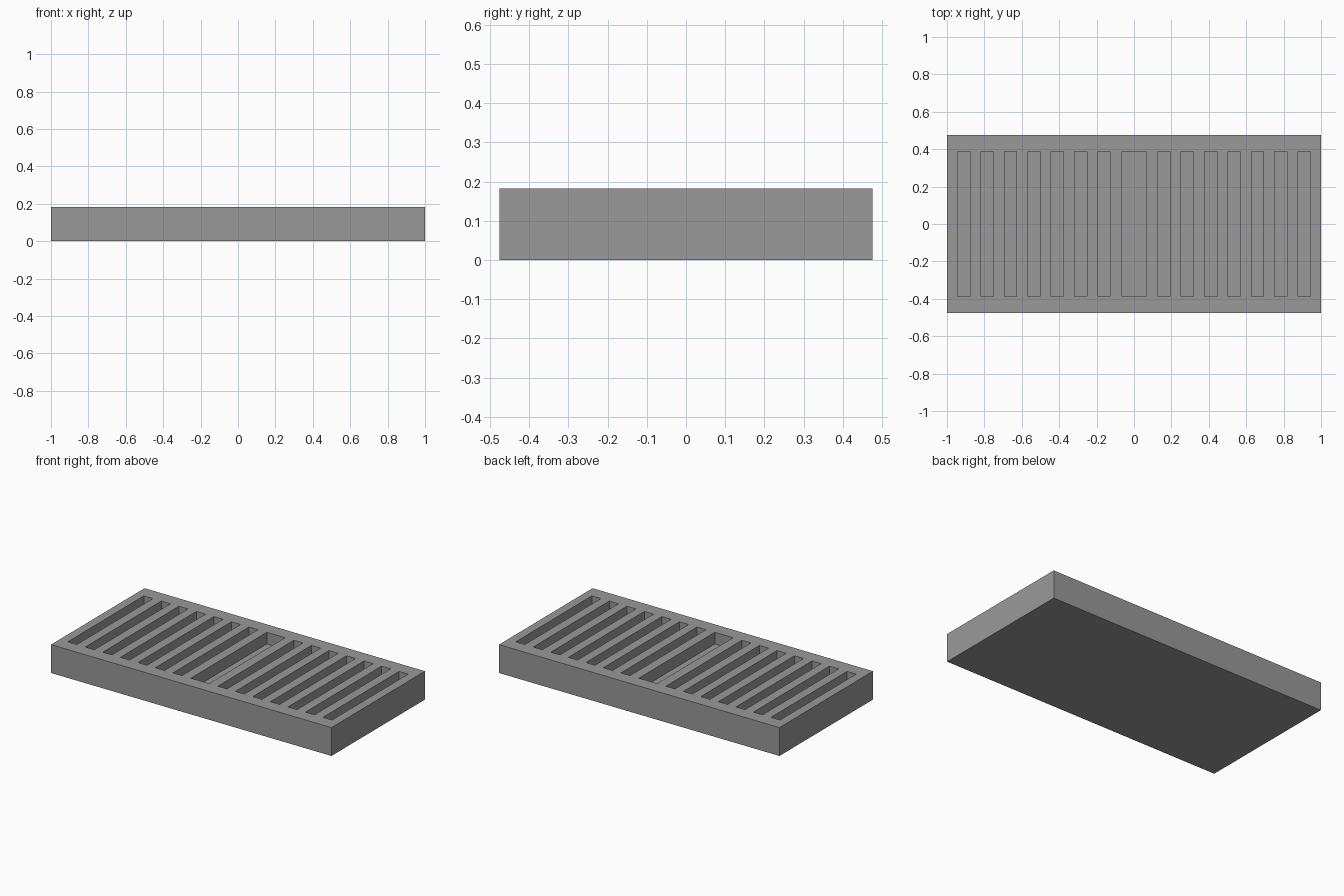
import bpy

cube = bpy.data.objects.get("Cube")
if cube:
    bpy.data.objects.remove(cube, do_unlink=True)

WIDTH, DEPTH, HEIGHT = 2.0, 0.952, 0.183
SLOT_DEPTH, SLOT_LENGTH, SLOT_WIDTH = 0.075, 0.775, 0.065
PITCH, FIRST_SLOT, SLOTS_PER_SIDE = 0.125, 0.16, 7

grey = bpy.data.materials.new("plain grey")
grey.use_nodes = True
colour = (0.32, 0.32, 0.32, 1)
grey.diffuse_color = colour
grey.node_tree.nodes["Principled BSDF"].inputs["Base Color"].default_value = colour


def box(name, size, centre):
    bpy.ops.mesh.primitive_cube_add(size=1, location=centre)
    obj = bpy.context.object
    obj.name = name
    obj.scale = size
    bpy.ops.object.transform_apply(location=True, rotation=False, scale=True)
    obj.data.materials.append(grey)
    return obj


# Solid tray
tray = box("slotted_tray", (WIDTH, DEPTH, HEIGHT), (0, 0, HEIGHT / 2))

# Slot cutters: a double-width one in the middle, narrow ones mirrored on each side
slots = [(0, SLOT_WIDTH * 2)]
for i in range(SLOTS_PER_SIDE):
    for side in (-1, 1):
        slots.append((side * (FIRST_SLOT + i * PITCH), SLOT_WIDTH))

cutters = [box("slot_cutter", (w, SLOT_LENGTH, SLOT_DEPTH * 2), (x, 0, HEIGHT))
           for x, w in slots]
bpy.ops.object.select_all(action='DESELECT')
for c in cutters:
    c.select_set(True)
bpy.context.view_layer.objects.active = cutters[0]
bpy.ops.object.join()
cutter = bpy.context.object
cutter.hide_render = True

# Cut the slots into the tray
cut = tray.modifiers.new("slots", 'BOOLEAN')
cut.operation = 'DIFFERENCE'
cut.solver = 'EXACT'
cut.object = cutter
bpy.context.view_layer.objects.active = tray
bpy.ops.object.modifier_apply(modifier=cut.name)
bpy.data.objects.remove(cutter, do_unlink=True)
